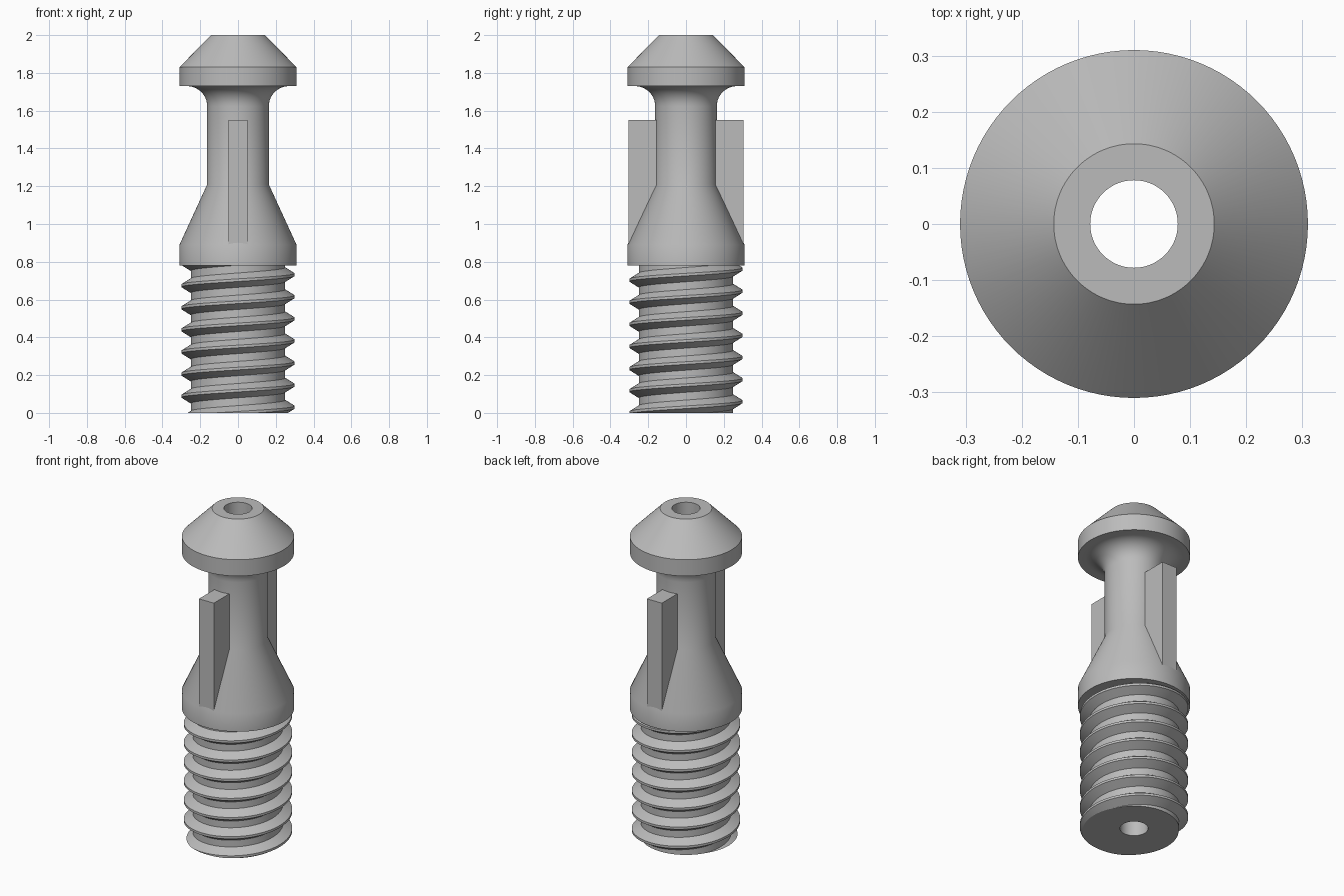
import bpy, bmesh
from math import sin, cos, pi, radians, floor

if "Cube" in bpy.data.objects:
    bpy.data.objects.remove(bpy.data.objects["Cube"], do_unlink=True)

SEG = 96
BORE = 0.078
COLLAR_Z = 0.78

grey = bpy.data.materials.new("machined grey")
grey.use_nodes = True
grey.diffuse_color = (0.5, 0.5, 0.5, 1)
grey.node_tree.nodes["Principled BSDF"].inputs["Base Color"].default_value = grey.diffuse_color


def finish(bm, name, angle=None):
    bmesh.ops.remove_doubles(bm, verts=bm.verts, dist=1e-5)
    bmesh.ops.recalc_face_normals(bm, faces=bm.faces)
    mesh = bpy.data.meshes.new(name)
    bm.to_mesh(mesh)
    bm.free()
    mesh.materials.append(grey)
    obj = bpy.data.objects.new(name, mesh)
    bpy.context.collection.objects.link(obj)
    if angle:
        bpy.ops.object.select_all(action="DESELECT")
        bpy.context.view_layer.objects.active = obj
        obj.select_set(True)
        bpy.ops.object.shade_smooth_by_angle(angle=radians(angle))
    return obj


def skin(columns, name, angle):
    """Join neighbouring columns of (radius, z) points set around the axis."""
    bm = bmesh.new()
    grid = []
    for i, column in enumerate(columns):
        a = 2 * pi * i / SEG
        grid.append([bm.verts.new((r * cos(a), r * sin(a), z)) for r, z in column])
    for left, right in zip(grid, grid[1:]):
        for j in range(len(left) - 1):
            bm.faces.new((left[j], right[j], right[j + 1], left[j + 1]))
    return finish(bm, name, angle)


# Turned body: bore, mushroom head, filleted neck, cone and collar
fillet = [(0.27 - 0.107 * sin(t * pi / 20), 1.623 + 0.107 * cos(t * pi / 20)) for t in range(11)]
profile = [(BORE, 0), (BORE, 2), (0.143, 2), (0.31, 1.83), (0.31, 1.73)]
profile += fillet + [(0.163, 1.21), (0.31, 0.89), (0.31, COLLAR_Z), (0.24, COLLAR_Z)]
skin([profile] * (SEG + 1), "turned_body", 30)

# Right-handed screw thread with a closed lower end
PITCH, ROOT, CREST = 0.117, 0.25, 0.30
CREST_HALF, FLANK = 0.007, 0.031
TURNS = floor(COLLAR_Z / PITCH) + 2


def thread_radius(z, shift):
    d = abs((z - shift + PITCH / 2) % PITCH - PITCH / 2)
    slope = min(max((d - CREST_HALF) / FLANK, 0), 1)
    return CREST + (ROOT - CREST) * slope


offsets = [-CREST_HALF - FLANK, -CREST_HALF, CREST_HALF, CREST_HALF + FLANK]
columns = []
for i in range(SEG + 1):
    shift = 0.03 + PITCH * i / SEG
    heights = [shift + PITCH * k + o for k in range(-2, TURNS) for o in offsets]
    heights = [min(max(z, 0), COLLAR_Z) for z in heights]
    columns.append([(BORE, 0)] + [(thread_radius(z, shift), z) for z in heights])
skin(columns, "screw_thread", 25)

# Two upright fins, front and back
for side, label in ((-1, "front_fin"), (1, "back_fin")):
    bm = bmesh.new()
    bmesh.ops.create_cube(bm, size=1)
    for v in bm.verts:
        v.co.x *= 0.1
        v.co.y = side * (0.305 if v.co.y > 0 else 0.13)
        v.co.z = 1.55 if v.co.z > 0 else 0.86
    finish(bm, label)
